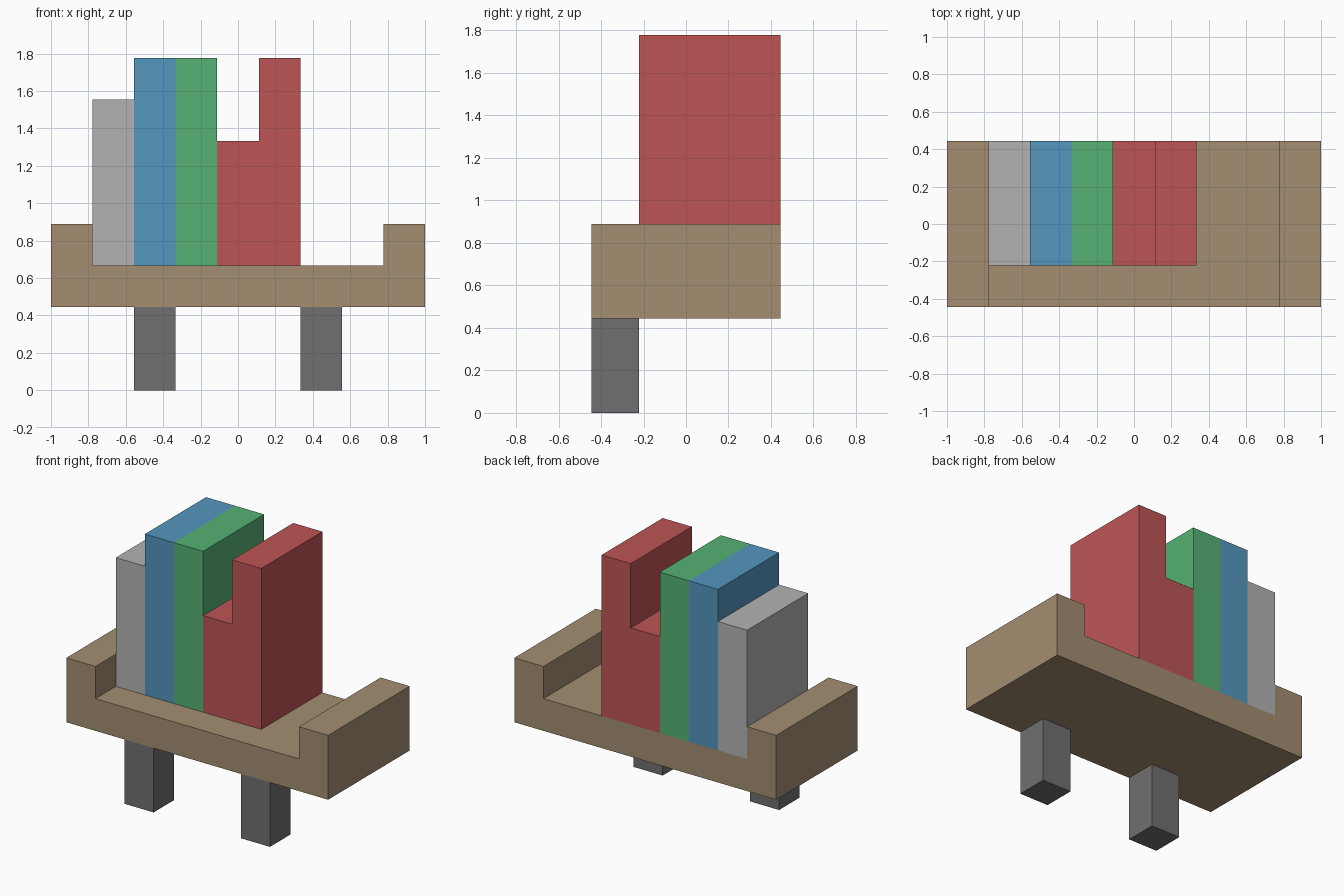
import bpy, bmesh

if "Cube" in bpy.data.objects:
    bpy.data.objects.remove(bpy.data.objects["Cube"])

U = 2 / 9  # grid unit: the model is 9 units wide


def material(name, rgb):
    mat = bpy.data.materials.new(name)
    mat.diffuse_color = (*rgb, 1)
    mat.use_nodes = True
    mat.node_tree.nodes["Principled BSDF"].inputs["Base Color"].default_value = mat.diffuse_color
    return mat


def extrude_profile(name, profile, y0, y1, mat):
    """Extrude an (x, z) outline from y0 to y1, all in grid units."""
    bm = bmesh.new()
    face = bm.faces.new([bm.verts.new((x * U, y0 * U, z * U)) for x, z in profile])
    ext = bmesh.ops.extrude_face_region(bm, geom=[face])
    moved = [g for g in ext["geom"] if isinstance(g, bmesh.types.BMVert)]
    bmesh.ops.translate(bm, vec=(0, (y1 - y0) * U, 0), verts=moved)
    bmesh.ops.recalc_face_normals(bm, faces=bm.faces)
    mesh = bpy.data.meshes.new(name)
    bm.to_mesh(mesh)
    bm.free()
    mesh.materials.append(mat)
    obj = bpy.data.objects.new(name, mesh)
    bpy.context.collection.objects.link(obj)
    return obj


def box(name, x0, x1, y0, y1, z0, z1, mat):
    return extrude_profile(name, [(x0, z0), (x1, z0), (x1, z1), (x0, z1)], y0, y1, mat)


wood = material("wood", (0.37, 0.27, 0.165))
red = material("red", (0.515, 0.091, 0.091))
green = material("green", (0.093, 0.445, 0.174))
blue = material("blue", (0.087, 0.305, 0.515))
light_grey = material("light_grey", (0.45, 0.45, 0.45))
dark_grey = material("dark_grey", (0.16, 0.16, 0.16))

# Shelf with raised ends
extrude_profile("shelf", [(-4.5, 2), (4.5, 2), (4.5, 4), (3.5, 4),
                          (3.5, 3), (-3.5, 3), (-3.5, 4), (-4.5, 4)], -2, 2, wood)

# Two supports under the front edge
for side, x in (("left", -2.5), ("right", 1.5)):
    box(f"{side}_leg", x, x + 1, -2, -1, 0, 2, dark_grey)

# Single books, left to right
for name, x, top, mat in (("grey_book", -3.5, 7, light_grey),
                          ("blue_book", -2.5, 8, blue),
                          ("green_book", -1.5, 8, green)):
    box(name, x, x + 1, -1, 2, 3, top, mat)

# Short and tall red books as one stepped block
extrude_profile("red_books", [(-0.5, 3), (1.5, 3), (1.5, 8), (0.5, 8),
                              (0.5, 6), (-0.5, 6)], -1, 2, red)
